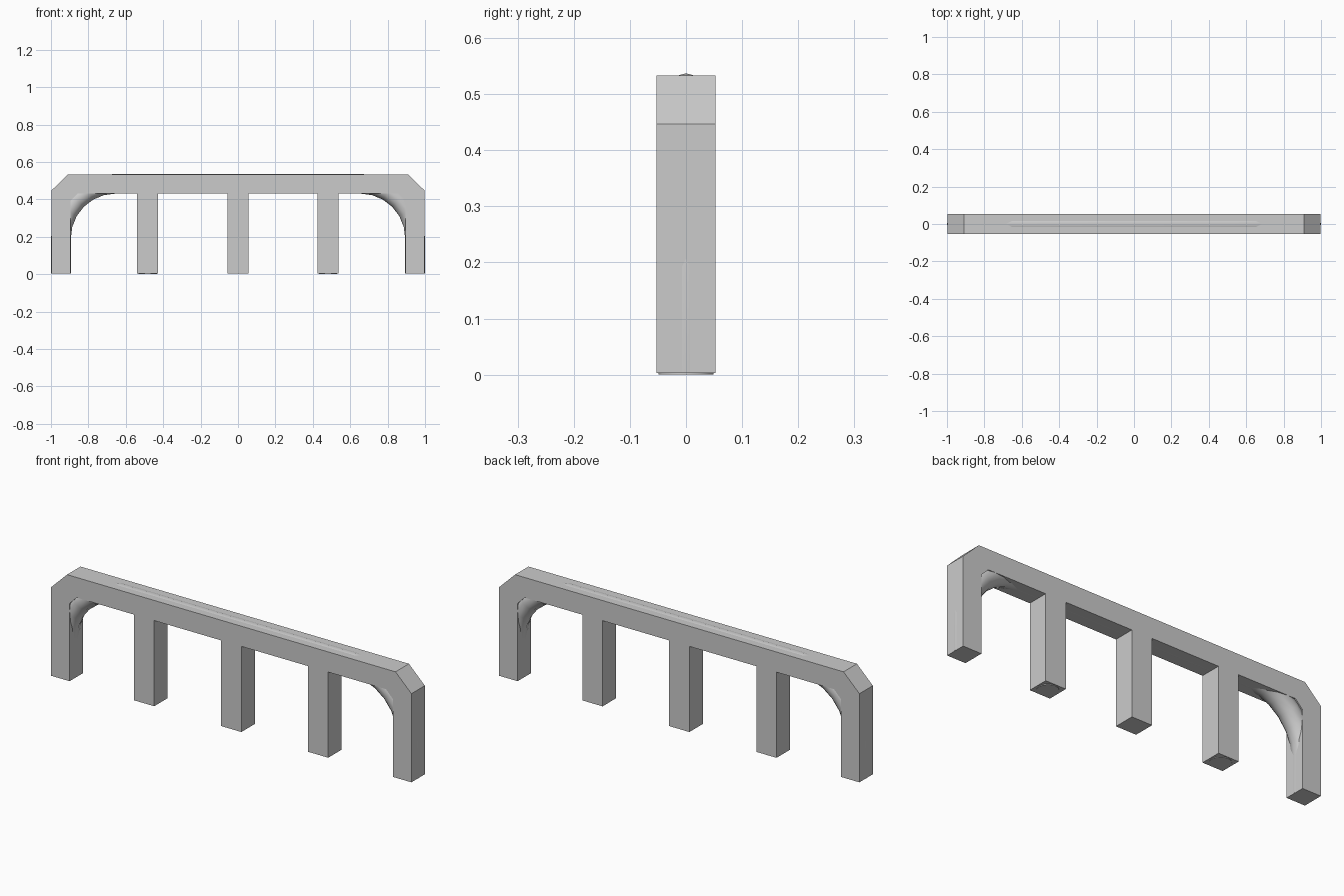
import bpy, bmesh, math

if "Cube" in bpy.data.objects:
    bpy.data.objects.remove(bpy.data.objects["Cube"])

D = 0.053          # half depth of the frame
BASE = 0.003       # frame foot height, pipes poke out just below


def finish(bm, name):
    bmesh.ops.recalc_face_normals(bm, faces=bm.faces)
    me = bpy.data.meshes.new(name)
    bm.to_mesh(me)
    bm.free()
    ob = bpy.data.objects.new(name, me)
    bpy.context.collection.objects.link(ob)
    return ob


def smooth(ob):
    bpy.ops.object.select_all(action='DESELECT')
    ob.select_set(True)
    bpy.context.view_layer.objects.active = ob
    bpy.ops.object.shade_smooth_by_angle(angle=math.radians(40))


# Frame: one continuous comb-shaped profile, extruded through its depth
X = 0.998
pts = [(-X, BASE), (-X, 0.447), (-0.91, 0.533), (0.91, 0.533), (X, 0.447), (X, BASE),
       (0.896, BASE), (0.896, 0.392), (0.857, 0.432)]
for c in (0.481, 0.0, -0.483):
    pts += [(c + 0.056, 0.432), (c + 0.056, BASE), (c - 0.056, BASE), (c - 0.056, 0.432)]
pts += [(-0.857, 0.432), (-0.896, 0.392), (-0.896, BASE)]
bm = bmesh.new()
face = bm.faces.new([bm.verts.new((x, -D, z)) for x, z in pts])
ext = bmesh.ops.extrude_face_region(bm, geom=[face])
bmesh.ops.translate(bm, vec=(0, 2 * D, 0),
                    verts=[g for g in ext['geom'] if isinstance(g, bmesh.types.BMVert)])
finish(bm, "frame")

# Bent pipe running inside the frame, showing at the inner corners
R, BEND, SIDES, STEPS = 0.053, 0.292, 12, 6
cx, cz = 0.947 - BEND, 0.484 - BEND
half = [(-0.947, BASE + 0.001, 0.0)]
for i in range(STEPS + 1):
    a = math.pi / 2 * i / STEPS
    half.append((-cx - BEND * math.cos(a), cz + BEND * math.sin(a), a))
path = half + [(-x, z, math.pi - a) for x, z, a in reversed(half)]
bm = bmesh.new()
rings = []
for x, z, a in path:
    ring = []
    for k in range(SIDES):
        t = 2 * math.pi * k / SIDES
        r = R * math.cos(t)
        ring.append(bm.verts.new((x - r * math.cos(a), R * math.sin(t), z + r * math.sin(a))))
    rings.append(ring)
for p, q in zip(rings, rings[1:]):
    for k in range(SIDES):
        j = (k + 1) % SIDES
        bm.faces.new((p[k], p[j], q[j], q[k]))
bm.faces.new(rings[0])
bm.faces.new(rings[-1])
smooth(finish(bm, "bent_pipe"))

# Round cores that peek out under two of the inner legs
for side, x in (("left", -0.483), ("right", 0.481)):
    bpy.ops.mesh.primitive_cylinder_add(vertices=SIDES, radius=0.049, depth=0.48,
                                        location=(x, 0, 0.24))
    ob = bpy.context.object
    ob.name = side + "_leg_core"
    smooth(ob)
